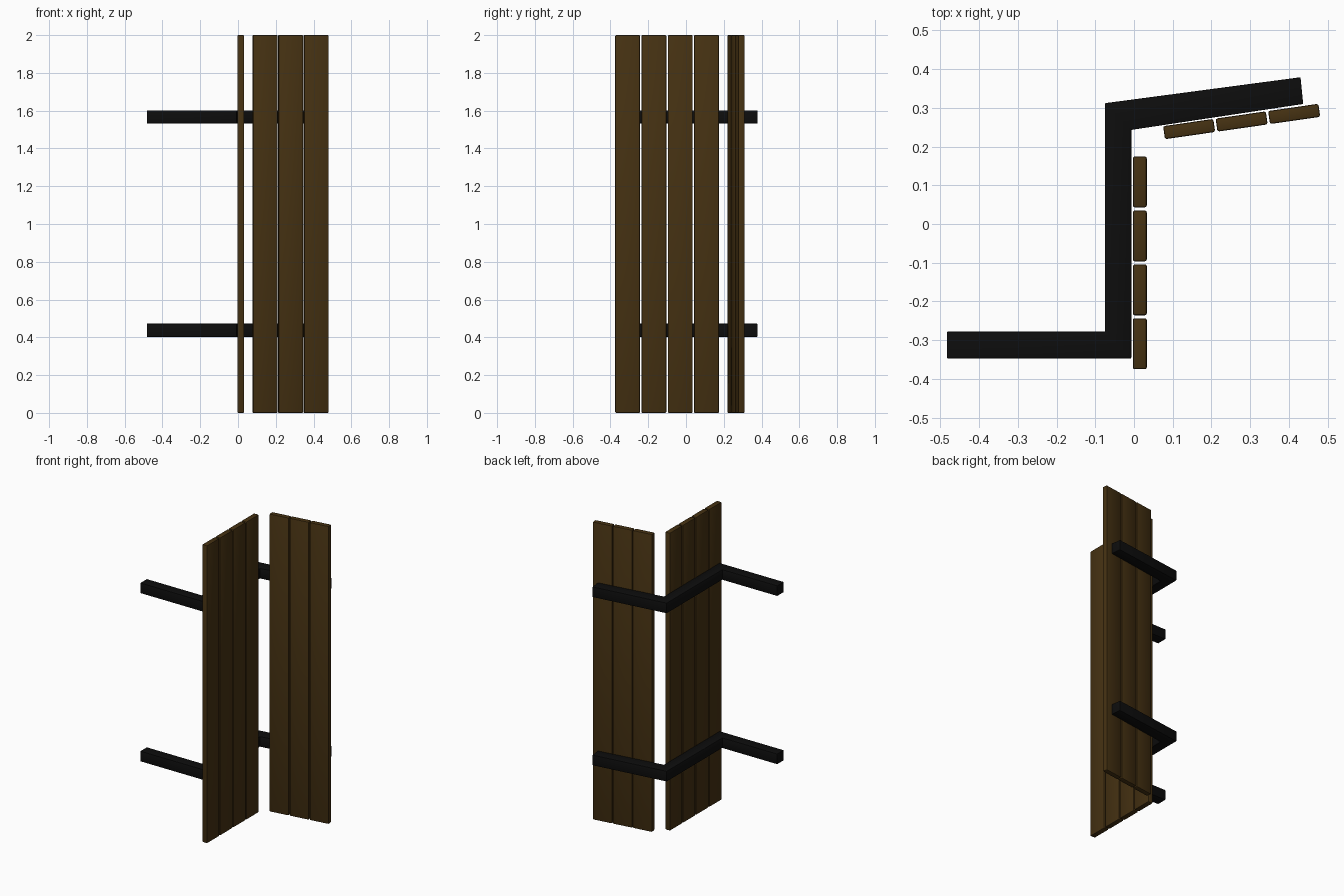
import bpy, bmesh, math
from mathutils import Vector

if "Cube" in bpy.data.objects:
    bpy.data.objects.remove(bpy.data.objects["Cube"])


def material(name, rgb):
    m = bpy.data.materials.new(name)
    m.diffuse_color = (*rgb, 1)
    m.use_nodes = True
    m.node_tree.nodes["Principled BSDF"].inputs["Base Color"].default_value = m.diffuse_color
    return m


wood = material("dark brown wood", (0.06, 0.031, 0.006))
iron = material("black metal", (0.004, 0.004, 0.004))


def prism(name, outline, z0, z1, mat, bevel):
    """Extrude a closed xy outline from z0 to z1 and soften its edges."""
    bm = bmesh.new()
    face = bm.faces.new([bm.verts.new((x, y, z0)) for x, y in outline])
    ext = bmesh.ops.extrude_face_region(bm, geom=[face])
    top = [v for v in ext["geom"] if isinstance(v, bmesh.types.BMVert)]
    bmesh.ops.translate(bm, verts=top, vec=(0, 0, z1 - z0))
    bmesh.ops.recalc_face_normals(bm, faces=bm.faces)
    bmesh.ops.bevel(bm, geom=list(bm.edges), offset=bevel, segments=2,
                    profile=0.5, affect='EDGES')
    me = bpy.data.meshes.new(name)
    bm.to_mesh(me)
    bm.free()
    me.materials.append(mat)
    ob = bpy.data.objects.new(name, me)
    bpy.context.collection.objects.link(ob)
    bpy.ops.object.select_all(action='DESELECT')
    ob.select_set(True)
    bpy.context.view_layer.objects.active = ob
    bpy.ops.object.shade_smooth_by_angle(angle=math.radians(40))
    return ob


def board_row(name, start, angle, count, pitch, width, thick):
    """Row of upright boards; thickness lies to the left of the direction."""
    d = Vector((math.cos(angle), math.sin(angle)))
    n = Vector((-d.y, d.x)) * thick
    for i in range(count):
        a = Vector(start) + d * pitch * i
        b = a + d * width
        prism(f"{name}_{i + 1}", [a, b, b + n, a + n], 0, 2, wood, 0.005)


# straight panel of four boards, then the angled panel of three
board_row("side_board", (0.033, -0.375), math.radians(90), 4, 0.1393, 0.1315, 0.036)
board_row("angled_board", (0.08, 0.219), math.radians(8.2), 3, 0.137, 0.131, 0.034)

# two bent rails behind the boards
rail = [(-0.483, -0.347), (-0.007, -0.347), (-0.007, 0.243), (0.437, 0.310),
        (0.430, 0.379), (-0.075, 0.312), (-0.075, -0.278), (-0.483, -0.278)]
for name, z in (("lower_rail", 0.403), ("upper_rail", 1.533)):
    prism(name, rail, z, z + 0.069, iron, 0.002)
